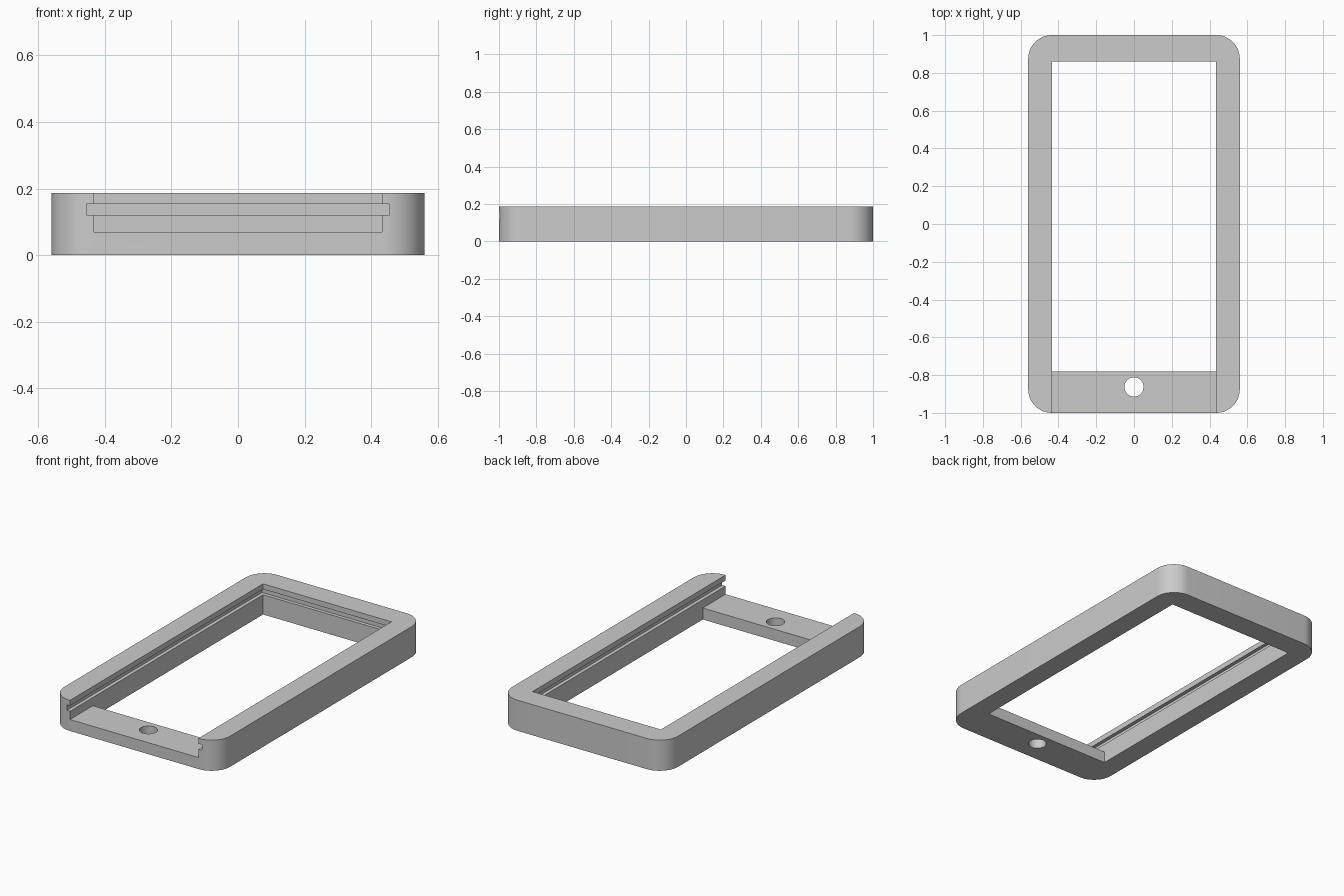
import bpy, bmesh, math
from mathutils import Vector

cube = bpy.data.objects.get("Cube")
if cube:
    bpy.data.objects.remove(cube, do_unlink=True)

HALF_W, HALF_L, HEIGHT, RADIUS = 0.56, 1.0, 0.187, 0.125
OPEN_X, OPEN_BACK, OPEN_FRONT = 0.433, 0.86, -0.78
SILL_Z = 0.07

grey = bpy.data.materials.new("plain_grey")
grey.use_nodes = True
grey.diffuse_color = (0.6, 0.6, 0.6, 1)
grey.node_tree.nodes["Principled BSDF"].inputs["Base Color"].default_value = (0.6, 0.6, 0.6, 1)


def prism(name, points, direction):
    """Solid made by sweeping a closed profile along a direction."""
    bm = bmesh.new()
    face = bm.faces.new([bm.verts.new(p) for p in points])
    swept = bmesh.ops.extrude_face_region(bm, geom=[face])["geom"]
    verts = [v for v in swept if isinstance(v, bmesh.types.BMVert)]
    bmesh.ops.translate(bm, verts=verts, vec=Vector(direction))
    bmesh.ops.recalc_face_normals(bm, faces=bm.faces)
    mesh = bpy.data.meshes.new(name)
    bm.to_mesh(mesh)
    bm.free()
    obj = bpy.data.objects.new(name, mesh)
    bpy.context.collection.objects.link(obj)
    mesh.materials.append(grey)
    return obj


def arc(cx, cy, r, start, sweep, steps):
    return [(cx + r * math.cos(start + sweep * i / steps),
             cy + r * math.sin(start + sweep * i / steps), 0) for i in range(steps + 1)]


# Outer body: rounded rectangle
outline = []
for i, (sx, sy) in enumerate([(1, 1), (-1, 1), (-1, -1), (1, -1)]):
    outline += arc(sx * (HALF_W - RADIUS), sy * (HALF_L - RADIUS), RADIUS,
                   i * math.pi / 2, math.pi / 2, 16)
frame = prism("frame", outline, (0, 0, HEIGHT))

# Through opening joined with the raised front slot, as one stepped side profile
stepped = [(-1.2, SILL_Z), (OPEN_FRONT, SILL_Z), (OPEN_FRONT, -0.1),
           (OPEN_BACK, -0.1), (OPEN_BACK, 0.4), (-1.2, 0.4)]
opening = prism("opening_cutter", [(-OPEN_X, y, z) for y, z in stepped], (2 * OPEN_X, 0, 0))

# Panel groove around the sides and back
GROOVE_X, GROOVE_BACK = 0.455, 0.882
groove = prism("groove_cutter",
               [(-GROOVE_X, -1.2, 0.12), (GROOVE_X, -1.2, 0.12),
                (GROOVE_X, GROOVE_BACK, 0.12), (-GROOVE_X, GROOVE_BACK, 0.12)],
               (0, 0, 0.034))

# Round button hole in the front sill
hole_outline = arc(0, -0.863, 0.051, 0, math.tau, 40)[:-1]
hole = prism("hole_cutter", [(x, y, -0.1) for x, y, _ in hole_outline], (0, 0, 0.4))

# Cut the body, then bake the result and drop the cutters
cutters = [opening, groove, hole]
for cutter in cutters:
    cutter.hide_render = True
    mod = frame.modifiers.new(cutter.name, "BOOLEAN")
    mod.operation = "DIFFERENCE"
    mod.solver = "EXACT"
    mod.object = cutter
bpy.context.view_layer.update()
baked = bpy.data.meshes.new_from_object(
    frame.evaluated_get(bpy.context.evaluated_depsgraph_get()))
frame.modifiers.clear()
frame.data = baked
for cutter in cutters:
    bpy.data.objects.remove(cutter, do_unlink=True)

# Smooth the round corners and the hole, keep the edges crisp
bpy.ops.object.select_all(action="DESELECT")
frame.select_set(True)
bpy.context.view_layer.objects.active = frame
bpy.ops.object.shade_smooth_by_angle(angle=math.radians(30))
